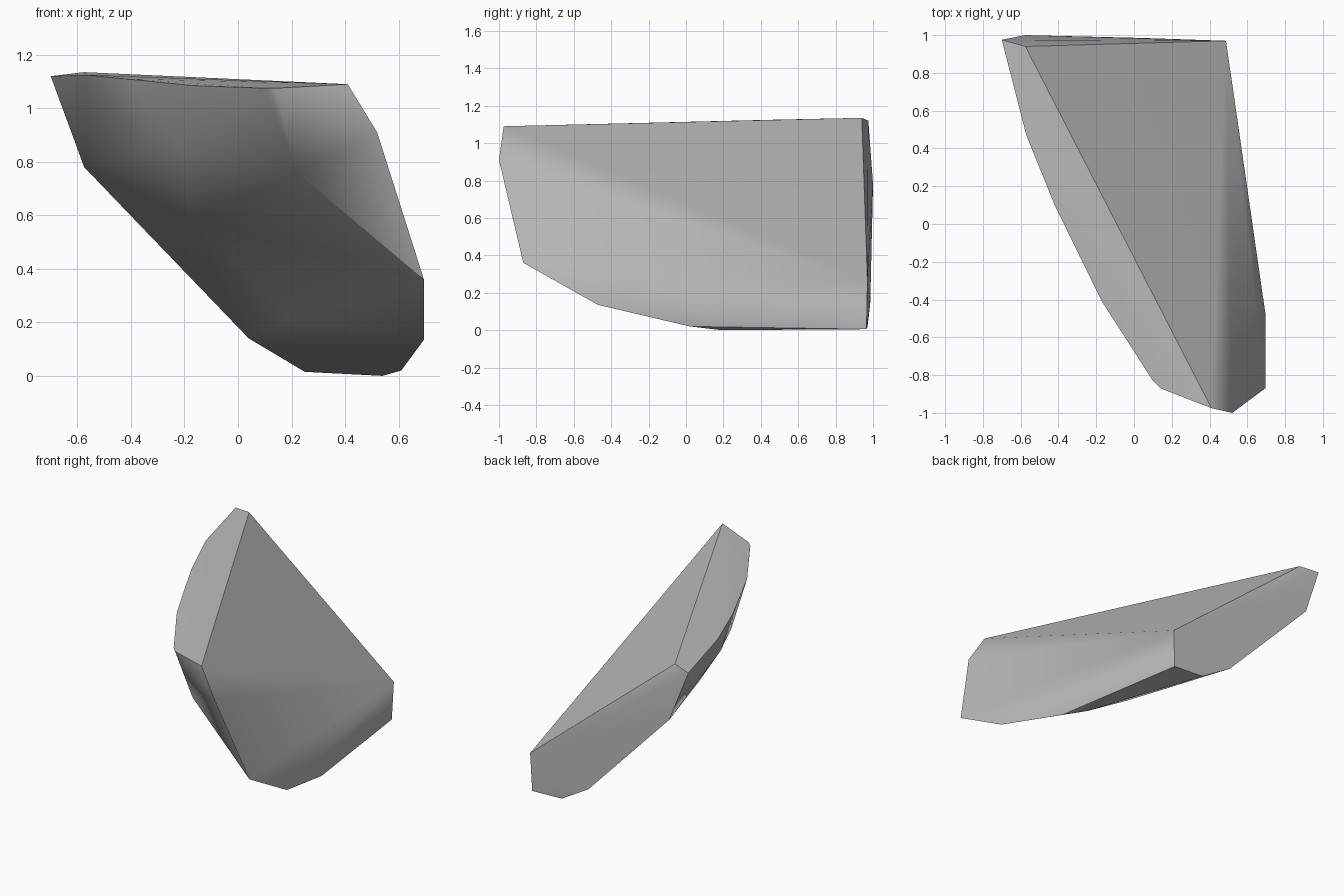
import bpy
import bmesh
import math

cube = bpy.data.objects.get("Cube")
if cube:
    bpy.data.objects.remove(cube, do_unlink=True)

# Stone colour
stone = bpy.data.materials.new("grey_stone")
stone.use_nodes = True
colour = (0.5, 0.5, 0.5, 1)
stone.diffuse_color = colour
stone.node_tree.nodes["Principled BSDF"].inputs["Base Color"].default_value = colour

# Corners of the broken flat face
broken_face = [(0.41, -0.975, 1.09), (-0.575, 0.94, 1.135), (0.487, 0.97, 0.26)]
# Outer rim running down the front and under the right edge
front_rim = [(0.52, -1.0, 0.91), (0.695, -0.87, 0.36), (0.695, -0.47, 0.135),
             (0.61, 0.02, 0.02), (0.54, 0.19, 0.0)]
# Rim along the upper left edge
left_rim = [(0.14, -0.87, 1.075), (0.10, -0.83, 1.075), (-0.17, -0.41, 1.085),
            (-0.42, 0.10, 1.11), (-0.57, 0.47, 1.125), (-0.70, 0.975, 1.12)]
# Rim around the back end
back_rim = [(-0.575, 1.0, 0.78), (0.04, 0.985, 0.14), (0.25, 0.97, 0.015),
            (0.475, 0.965, 0.005)]
# Bulge of the rounded underside
belly = [(0.22, -0.80, 0.76), (0.20, 0.17, 0.21), (-0.20, -0.20, 0.84),
         (-0.33, 0.10, 0.84), (-0.17, 0.10, 0.59)]

# Wrap the corners in a convex shell
bm = bmesh.new()
for corner in broken_face + front_rim + left_rim + back_rim + belly:
    bm.verts.new(corner)
bmesh.ops.convex_hull(bm, input=bm.verts)
loose = [v for v in bm.verts if not v.link_faces]
bmesh.ops.delete(bm, geom=loose, context="VERTS")
bmesh.ops.recalc_face_normals(bm, faces=bm.faces)

mesh = bpy.data.meshes.new("rock_shard")
bm.to_mesh(mesh)
bm.free()
mesh.materials.append(stone)
shard = bpy.data.objects.new("rock_shard", mesh)
bpy.context.collection.objects.link(shard)

# Soft shading with crisp broken edges, large faces kept flat
bpy.ops.object.select_all(action="DESELECT")
shard.select_set(True)
bpy.context.view_layer.objects.active = shard
bpy.ops.object.shade_smooth_by_angle(angle=math.radians(25))
weighted = shard.modifiers.new("flat_facets", "WEIGHTED_NORMAL")
weighted.weight = 70
weighted.keep_sharp = True
